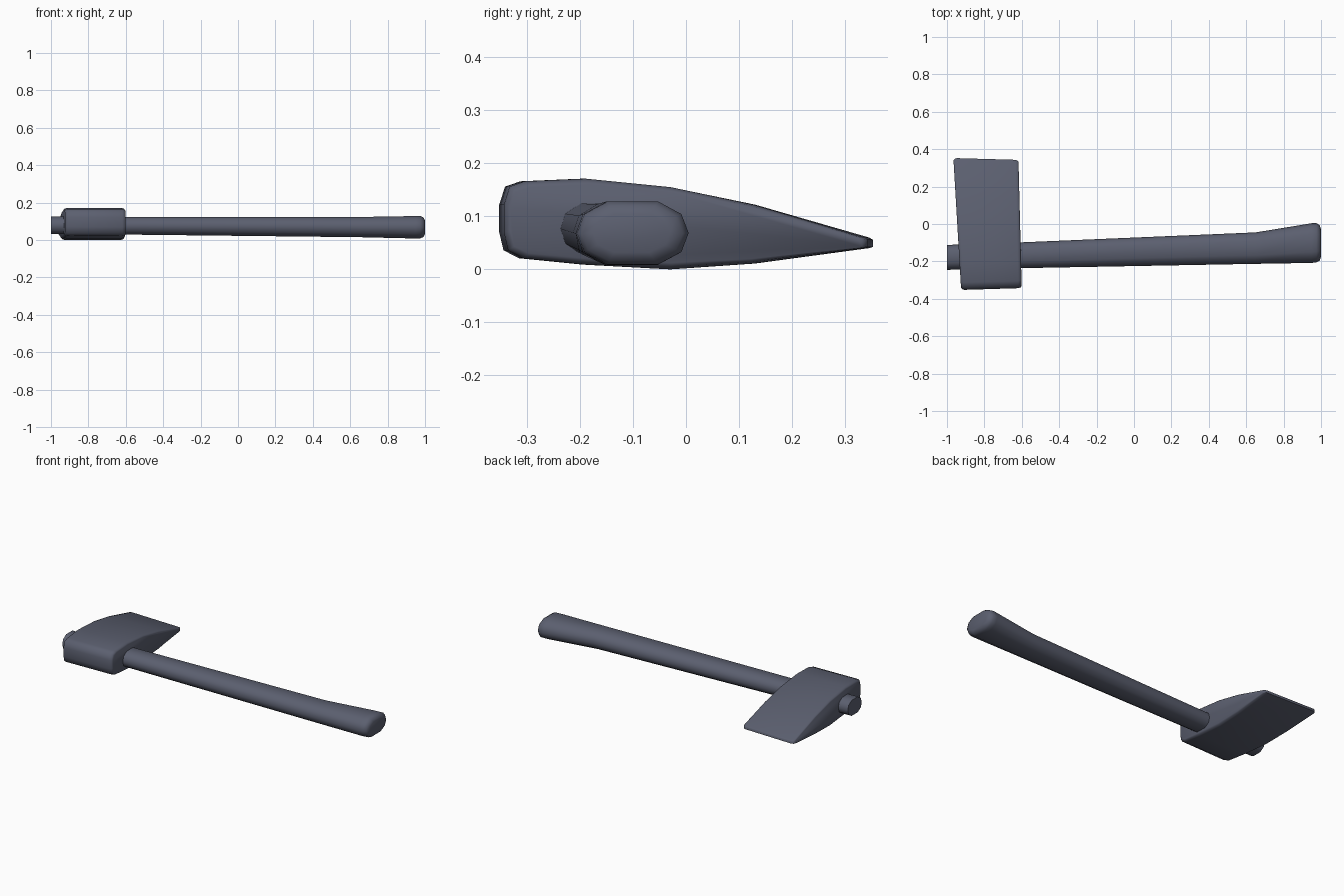
import bpy, bmesh

if "Cube" in bpy.data.objects:
    bpy.data.objects.remove(bpy.data.objects["Cube"])

# Dark slate colour shared by both parts
slate = bpy.data.materials.new("dark_slate")
slate.diffuse_color = (0.105, 0.115, 0.16, 1)
slate.use_nodes = True
slate.node_tree.nodes["Principled BSDF"].inputs["Base Color"].default_value = slate.diffuse_color


def loft(name, rings, angle):
    """Skin a list of equal-length rings and cap both ends."""
    bm = bmesh.new()
    loops = [[bm.verts.new(p) for p in ring] for ring in rings]
    n = len(loops[0])
    for a, b in zip(loops, loops[1:]):
        for i in range(n):
            j = (i + 1) % n
            bm.faces.new((a[i], a[j], b[j], b[i]))
    bm.faces.new(loops[0])
    bm.faces.new(loops[-1])
    bmesh.ops.recalc_face_normals(bm, faces=bm.faces)
    mesh = bpy.data.meshes.new(name)
    bm.to_mesh(mesh)
    bm.free()
    mesh.materials.append(slate)
    obj = bpy.data.objects.new(name, mesh)
    bpy.context.collection.objects.link(obj)
    bpy.context.view_layer.objects.active = obj
    obj.select_set(True)
    bpy.ops.object.shade_smooth_by_angle(angle=angle)
    obj.select_set(False)
    return obj


# Axe head: wedge profile (y, z) lofted sideways with rounded flanks
profile = [(-0.352, 0.07), (-0.352, 0.122), (-0.341, 0.156), (-0.312, 0.166),
           (-0.195, 0.171), (-0.03, 0.155), (0.13, 0.122), (0.345, 0.060),
           (0.352, 0.056), (0.352, 0.042), (0.345, 0.040), (0.13, 0.011),
           (-0.03, 0.0), (-0.195, 0.009), (-0.315, 0.021), (-0.344, 0.036)]


def head_ring(side, depth, inset):
    ring = []
    for y, z in profile:
        mid = 0.088 - 0.11 * max(y, 0)
        y2 = y * (1 - inset * 0.25) * (1.0 if side < 0 else 0.975)
        z2 = mid + (z - mid) * (1 - inset)
        x = -0.945 - 0.057 * y if side < 0 else -0.609 - 0.024 * y
        ring.append((x - side * depth, y2, z2))
    return ring


steps = [(0.0, 0.14), (0.005, 0.05), (0.018, 0.0)]
rings = [head_ring(-1, *s) for s in steps]
rings += [head_ring(1, *s) for s in reversed(steps)]
loft("axe_head", rings, 1.05)

# Handle: ten-sided oval section, flaring into a rounded grip end
section = [(-0.45, 1), (0.45, 1), (0.87, 0.6), (1, 0), (0.87, -0.6),
           (0.45, -1), (-0.45, -1), (-0.87, -0.6), (-1, 0), (-0.87, 0.6)]
# x, y min, y max, z min, z max
stations = [(-1.0, -0.245, -0.112, 0.032, 0.125),
            (-0.6, -0.236, -0.098, 0.029, 0.124),
            (0.65, -0.213, -0.045, 0.015, 0.123),
            (0.95, -0.208, 0.004, 0.008, 0.128),
            (0.975, -0.205, 0.005, 0.009, 0.128),
            (0.992, -0.197, -0.006, 0.016, 0.120),
            (1.0, -0.175, -0.03, 0.032, 0.104)]
rings = []
for x, y0, y1, z0, z1 in stations:
    rings.append([(x, (y0 + y1) / 2 + u * (y1 - y0) / 2,
                   (z0 + z1) / 2 + v * (z1 - z0) / 2) for u, v in section])
loft("handle", rings, 0.9)
